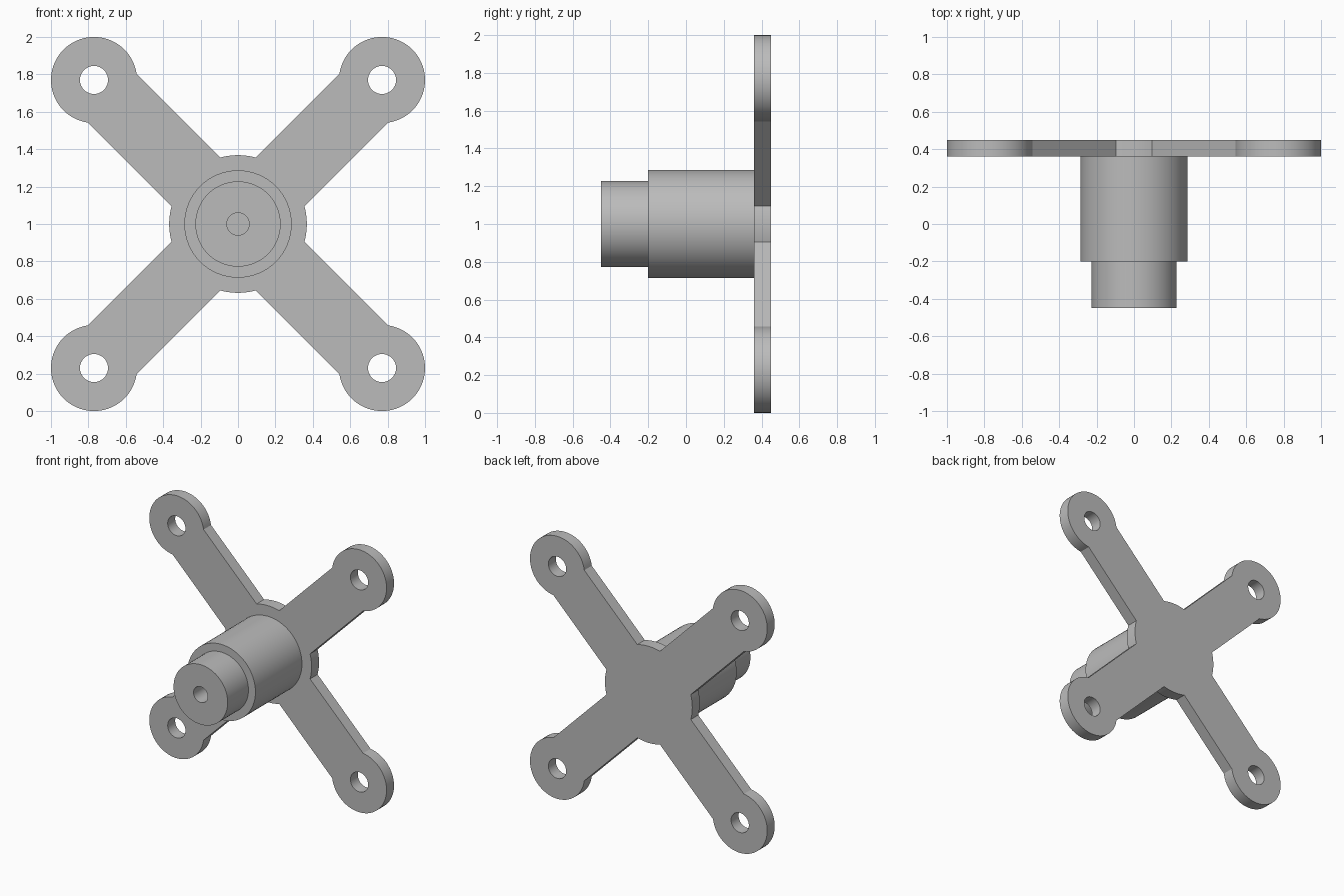
import bpy
import bmesh
from math import asin, cos, sin, pi, radians, tau
from mathutils import Matrix, Vector

cube = bpy.data.objects.get("Cube")
if cube:
    bpy.data.objects.remove(cube, do_unlink=True)

FRONT, BACK = 0.36, 0.45        # plate faces along y
MID = 1.0                       # height of the shaft axis
HUB_R, BOSS_R, HOLE_R = 0.368, 0.23, 0.075
ARM_HALF = 0.184
ARM_LEN = 0.77 * 2 ** 0.5

grey = bpy.data.materials.new("plain grey")
grey.use_nodes = True
colour = (0.5, 0.5, 0.5, 1)
grey.diffuse_color = colour
grey.node_tree.nodes["Principled BSDF"].inputs["Base Color"].default_value = colour


def finish(name, bm):
    bmesh.ops.remove_doubles(bm, verts=bm.verts, dist=1e-5)
    bmesh.ops.recalc_face_normals(bm, faces=bm.faces)
    mesh = bpy.data.meshes.new(name)
    bm.to_mesh(mesh)
    bm.free()
    mesh.materials.append(grey)
    ob = bpy.data.objects.new(name, mesh)
    bpy.context.collection.objects.link(ob)
    bpy.ops.object.select_all(action='DESELECT')
    ob.select_set(True)
    bpy.context.view_layer.objects.active = ob
    bpy.ops.object.shade_smooth_by_angle(angle=radians(30))
    return ob


def arc(centre, radius, start, end, steps):
    angles = [start + (end - start) * i / steps for i in range(steps + 1)]
    return [centre + radius * Vector((cos(a), 0, sin(a))) for a in angles]


def add_loop(bm, points):
    verts = [bm.verts.new(p) for p in points]
    for a, b in zip(verts, verts[1:] + verts[:1]):
        bm.edges.new((a, b))


# Cross-shaped mounting plate: one arm's outline repeated four times
bm = bmesh.new()
origin = Vector((0, 0, 0))
tip = Vector((ARM_LEN, 0, 0))
boss_open = pi - asin(ARM_HALF / BOSS_R)
hub_open = asin(ARM_HALF / HUB_R)
arm = arc(tip, BOSS_R, -boss_open, boss_open, 48)
arm += arc(origin, HUB_R, hub_open, pi / 2 - hub_open, 10)
hole = arc(tip, HOLE_R, 0, tau, 32)[:-1]
outline = []
for k in range(4):
    turn = Matrix.Rotation(-pi / 4 - k * pi / 2, 3, 'Y')
    place = Vector((0, FRONT, MID))
    outline += [turn @ p + place for p in arm]
    add_loop(bm, [turn @ p + place for p in hole])
add_loop(bm, outline)
bmesh.ops.triangle_fill(bm, edges=bm.edges[:], use_beauty=True, normal=(0, -1, 0))
grown = bmesh.ops.extrude_face_region(bm, geom=bm.faces[:], use_keep_orig=True)
moved = [g for g in grown["geom"] if isinstance(g, bmesh.types.BMVert)]
bmesh.ops.translate(bm, verts=moved, vec=(0, BACK - FRONT, 0))
finish("mounting_plate", bm)

# Stepped shaft with a blind centre hole, turned about the y axis
profile = [(0.287, 0.38), (0.287, -0.2), (0.228, -0.2), (0.228, -0.45),
           (0.06, -0.45), (0.06, -0.2), (0, -0.2)]
bm = bmesh.new()
verts = [bm.verts.new((r, y, MID)) for r, y in profile]
edges = [bm.edges.new(pair) for pair in zip(verts, verts[1:])]
bmesh.ops.spin(bm, geom=verts + edges, cent=(0, 0, MID), axis=(0, 1, 0),
               angle=tau, steps=64)
finish("stepped_shaft", bm)
